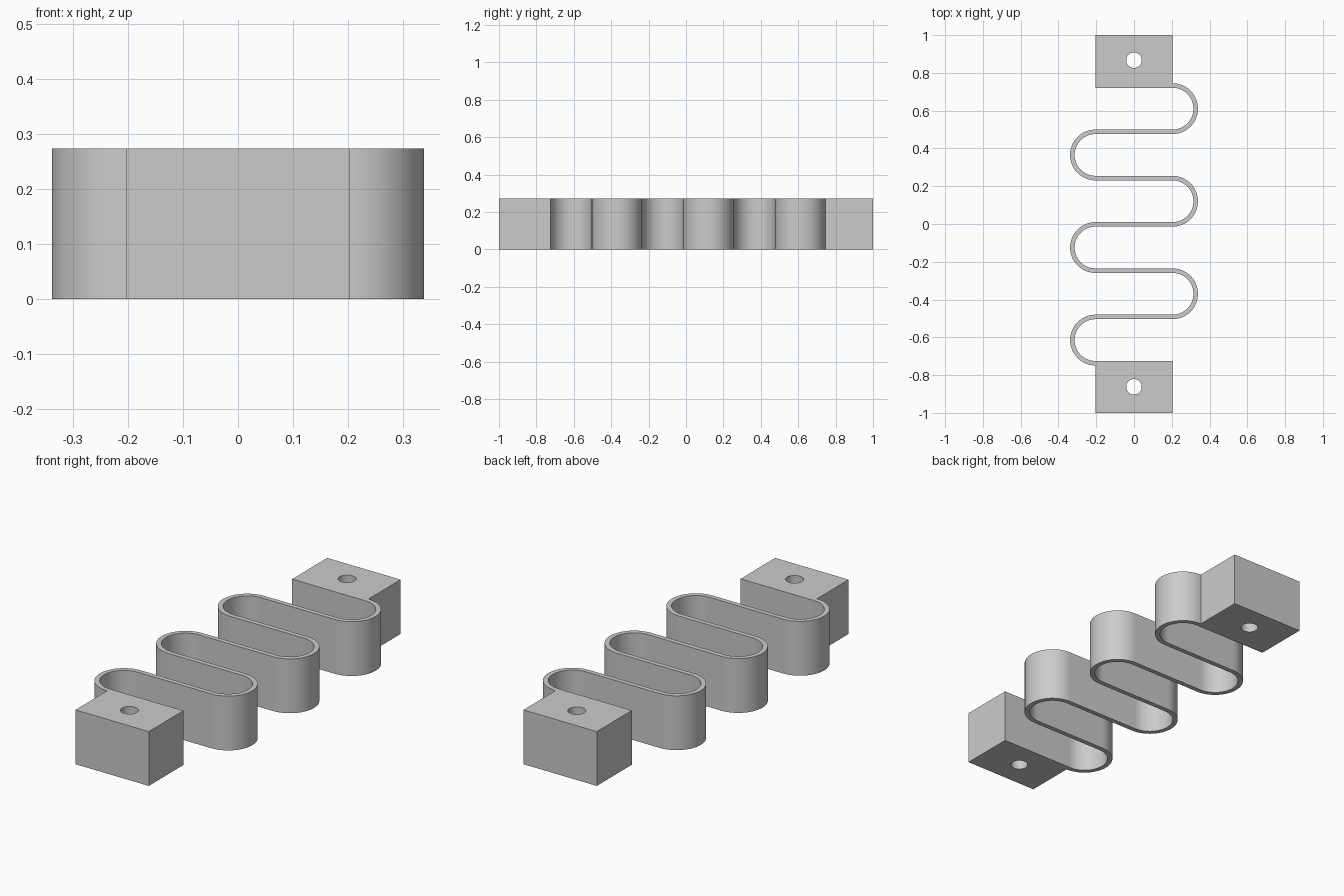
import bpy
import bmesh
from math import sin, cos, pi

cube = bpy.data.objects.get("Cube")
if cube:
    bpy.data.objects.remove(cube, do_unlink=True)

HEIGHT = 0.273
HALF_WIDTH = 0.204      # half length of the straight runs and blocks
PITCH = 0.245           # distance between neighbouring runs
HALF_WALL = 0.012
TOP_RUN = 0.733
BENDS = 6
STEPS = 32

grey = bpy.data.materials.new("Plain grey")
grey.use_nodes = True
grey.diffuse_color = (0.6, 0.6, 0.6, 1)
grey.node_tree.nodes["Principled BSDF"].inputs["Base Color"].default_value = (0.6, 0.6, 0.6, 1)


def shade(obj):
    bpy.ops.object.select_all(action="DESELECT")
    obj.select_set(True)
    bpy.context.view_layer.objects.active = obj
    bpy.ops.object.shade_smooth_by_angle()


def make_spring():
    """Serpentine strip: half-circle bends joined by straight runs."""
    bm = bmesh.new()
    rings = []
    for bend in range(BENDS):
        side = 1 if bend % 2 == 0 else -1
        cy = TOP_RUN - PITCH * (bend + 0.5)
        for i in range(STEPS + 1):
            a = pi * i / STEPS
            ring = []
            for offset, z in ((1, 0), (1, HEIGHT), (-1, HEIGHT), (-1, 0)):
                r = PITCH / 2 + offset * side * HALF_WALL
                ring.append(bm.verts.new((side * (HALF_WIDTH + r * sin(a)), cy + r * cos(a), z)))
            rings.append(ring)
    for a, b in zip(rings, rings[1:]):
        for k in range(4):
            n = (k + 1) % 4
            bm.faces.new((a[k], a[n], b[n], b[k]))
    bm.faces.new(rings[0])
    bm.faces.new(rings[-1])
    bmesh.ops.recalc_face_normals(bm, faces=bm.faces)
    mesh = bpy.data.meshes.new("serpentine_spring")
    bm.to_mesh(mesh)
    bm.free()
    mesh.materials.append(grey)
    obj = bpy.data.objects.new("serpentine_spring", mesh)
    bpy.context.collection.objects.link(obj)
    shade(obj)


def make_block(name, y0, y1, hole_y):
    """Mounting block with a vertical through hole."""
    bpy.ops.mesh.primitive_cube_add(size=1, location=(0, (y0 + y1) / 2, HEIGHT / 2))
    block = bpy.context.object
    block.name = name
    block.scale = (2 * HALF_WIDTH, y1 - y0, HEIGHT)
    bpy.ops.object.transform_apply(location=True, rotation=False, scale=True)
    block.data.materials.append(grey)

    bpy.ops.mesh.primitive_cylinder_add(vertices=48, radius=0.041, depth=2 * HEIGHT,
                                        location=(0, hole_y, HEIGHT / 2))
    cutter = bpy.context.object
    cutter.hide_render = True
    cutter.data.materials.append(grey)

    cut = block.modifiers.new("hole", "BOOLEAN")
    cut.operation = "DIFFERENCE"
    cut.solver = "EXACT"
    cut.object = cutter
    bpy.context.view_layer.objects.active = block
    bpy.ops.object.modifier_apply(modifier=cut.name)
    bpy.data.objects.remove(cutter, do_unlink=True)
    shade(block)


make_spring()
make_block("back_mounting_block", TOP_RUN - HALF_WALL, 1, 0.867)
make_block("front_mounting_block", -1, TOP_RUN - BENDS * PITCH + HALF_WALL, -0.862)
